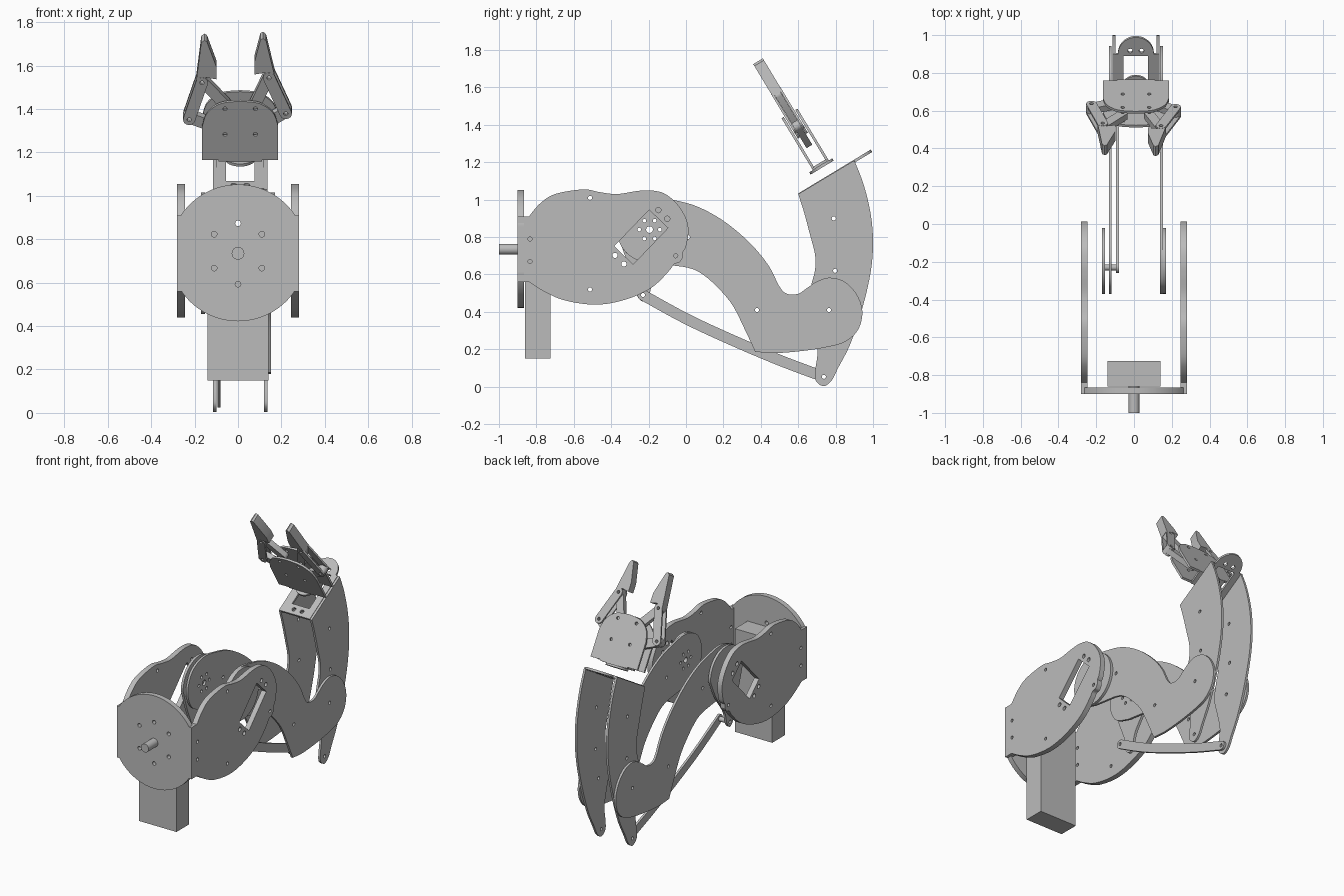
import bpy
from math import sin, cos, pi
from mathutils import Matrix, Vector

cube = bpy.data.objects.get("Cube")
if cube:
    bpy.data.objects.remove(cube, do_unlink=True)

grey = bpy.data.materials.new("plain_grey")
grey.use_nodes = True
grey.diffuse_color = (0.5, 0.5, 0.5, 1)
grey.node_tree.nodes["Principled BSDF"].inputs["Base Color"].default_value = (0.5, 0.5, 0.5, 1)


def frame(ax, ay, origin=(0, 0, 0)):
    """Matrix whose local X and Y follow the two given world directions."""
    ax, ay = Vector(ax).normalized(), Vector(ay).normalized()
    m = Matrix((ax, ay, ax.cross(ay))).transposed().to_4x4()
    m.translation = origin
    return m


SIDE = frame((0, 1, 0), (0, 0, 1))                       # plates facing sideways
FRONT = frame((1, 0, 0), (0, 0, 1))                      # plates facing front
WRIST = frame((1, 0, 0), (0, 0.856, 0.517), (0.01, 0.6, 1.03))
GRIP = frame((1, 0, 0), (0, -0.517, 0.856), (0.01, 0.722, 1.182))


def circle(c, r, n=32):
    return [(c[0] + r * cos(2 * pi * i / n), c[1] + r * sin(2 * pi * i / n)) for i in range(n)]


def smooth(pts, n=6):
    """Open smooth curve through the points."""
    p = [Vector(q) for q in [pts[0], *pts, pts[-1]]]
    out = []
    for a, b, c, d in zip(p, p[1:], p[2:], p[3:]):
        for i in range(n):
            t = i / n
            out.append(0.5 * (2 * b + (c - a) * t + (2 * a - 5 * b + 4 * c - d) * t * t
                              + (3 * b - a - 3 * c + d) * t ** 3))
    return out + [p[-1]]


def stroke(path, r, n=10):
    """Round ended strip along a path."""
    p = [Vector(q) for q in path]
    left, right = [], []
    for i, q in enumerate(p):
        t = (p[min(i + 1, len(p) - 1)] - p[max(i - 1, 0)]).normalized()
        nrm = Vector((-t.y, t.x)) * r
        left.append(q + nrm)
        right.append(q - nrm)

    def cap(c, start):
        return [c + Matrix.Rotation(-pi * k / n, 2) @ (start - c) for k in range(1, n)]
    return left + cap(p[-1], left[-1]) + right[::-1] + cap(p[0], right[0])


def plate(name, m, outline, low, high, holes=()):
    """Flat sheet with holes, between two heights along the frame's normal."""
    cu = bpy.data.curves.new(name, "CURVE")
    cu.dimensions, cu.fill_mode = "2D", "BOTH"
    cu.extrude = (high - low) / 2
    for loop in [outline, *holes]:
        s = cu.splines.new("POLY")
        s.points.add(len(loop) - 1)
        for pt, q in zip(s.points, loop):
            pt.co = (q[0], q[1], 0, 1)
        s.use_cyclic_u = True
    tmp = bpy.data.objects.new(name + "_curve", cu)
    bpy.context.scene.collection.objects.link(tmp)
    bpy.context.view_layer.update()
    dg = bpy.context.evaluated_depsgraph_get()
    me = bpy.data.meshes.new_from_object(tmp.evaluated_get(dg))
    bpy.data.objects.remove(tmp, do_unlink=True)
    me.transform(m @ Matrix.Translation((0, 0, (low + high) / 2)))
    me.materials.clear()
    me.materials.append(grey)
    me.name = name
    ob = bpy.data.objects.new(name, me)
    bpy.context.scene.collection.objects.link(ob)
    bpy.ops.object.select_all(action="DESELECT")
    ob.select_set(True)
    bpy.context.view_layer.objects.active = ob
    bpy.ops.object.shade_smooth_by_angle(angle=0.5)
    return ob


def rect(x0, y0, x1, y1):
    return [(x0, y0), (x1, y0), (x1, y1), (x0, y1)]


def drill(centres, r=0.011):
    return [circle(c, r, 16) for c in centres]


# Base: round plate with flat sides, shaft and motor box
disc = [(max(-0.28, min(0.28, x)), z) for x, z in circle((0, 0.737), 0.315, 96)]
plate("base_plate", FRONT, disc, 0.865, 0.9,
      drill([(x, z) for x in (-0.11, 0.11) for z in (0.823, 0.667)] + [(0, 0.873), (0, 0.593)], 0.013))
plate("base_shaft", FRONT, circle((0, 0.735), 0.029), 0.86, 1.0)
plate("motor_box", FRONT, rect(-0.14, 0.15, 0.14, 0.85), 0.725, 0.86)

# Shoulder side plates with a slanted servo window
hub = (-0.195, 0.84)
top = smooth([(-0.84, 0.91), (-0.78, 0.98), (-0.70, 1.03), (-0.55, 1.055), (-0.46, 1.04),
              (-0.37, 1.03), (-0.27, 1.045), (-0.2, 1.05), (-0.12, 1.035), (-0.05, 0.98),
              (0.0, 0.9), (0.013, 0.83), (0.0, 0.75), (-0.018, 0.72)])
low = smooth([(-0.018, 0.69), (-0.035, 0.665), (-0.065, 0.655), (-0.09, 0.62), (-0.17, 0.54),
              (-0.27, 0.485), (-0.4, 0.447), (-0.52, 0.44), (-0.66, 0.465), (-0.76, 0.51),
              (-0.84, 0.56)])
shoulder = [(-0.9, 0.56), (-0.9, 0.91)] + top + low
mid, along, across = Vector((-0.24, 0.8)), Vector((0.69, 0.72)), Vector((-0.72, 0.69))
window = [mid + along * a + across * b for a, b in rect(-0.135, -0.07, 0.135, 0.07)]
ears = [mid + along * a + across * b for a in (-0.168, 0.168) for b in (-0.033, 0.033)]
bolts = [(-0.513, 1.01), (-0.513, 0.52), (-0.834, 0.79), (-0.834, 0.67), (-0.055, 0.70)]
for side, x in (("left", 0.245), ("right", -0.28)):
    plate("shoulder_plate_" + side, SIDE, shoulder, x, x + 0.035,
          [window] + drill(ears, 0.014) + drill(bolts))

# Shoulder horns; the right one carries a crank for the push rod
horn_holes = [circle(hub, 0.018)] + drill(circle(hub, 0.055, 6), 0.01)
rod_start, rod_end = (-0.23, 0.49), (0.737, 0.053)
plate("shoulder_disc_left", SIDE, circle(hub, 0.175, 64), 0.153, 0.17, horn_holes)
crank = smooth([(-0.37, 0.84), (-0.33, 0.71), (-0.27, 0.56), (-0.263, 0.49), (-0.23, 0.456),
                (-0.197, 0.49), (-0.17, 0.58), (-0.08, 0.71), (-0.02, 0.84)])
crank += [(hub[0] + 0.175 * cos(a * pi / 24), hub[1] + 0.175 * sin(a * pi / 24)) for a in range(1, 24)]
plate("shoulder_crank_right", SIDE, crank, -0.17, -0.153, horn_holes + drill([rod_start]))

# Upper arm plates
arm = smooth([(-0.195, 0.665), (-0.32, 0.716), (-0.37, 0.84), (-0.32, 0.964), (-0.195, 1.015),
              (-0.05, 0.995), (0.075, 0.957), (0.21, 0.88), (0.34, 0.77), (0.44, 0.65),
              (0.50, 0.535), (0.54, 0.497), (0.6, 0.497), (0.65, 0.53), (0.705, 0.565),
              (0.77, 0.583), (0.85, 0.56), (0.915, 0.49), (0.943, 0.40), (0.92, 0.305),
              (0.85, 0.24), (0.743, 0.21), (0.61, 0.19), (0.476, 0.18), (0.37, 0.187)])
arm += smooth([(0.37, 0.187), (0.315, 0.305), (0.246, 0.44), (0.155, 0.545), (0.075, 0.61),
               (0.01, 0.636), (-0.06, 0.647), (-0.195, 0.665)])[1:-1]
for side, x in (("left", 0.138), ("right", -0.133)):
    plate("upper_arm_" + side, SIDE, arm, x, x + 0.015,
          horn_holes + drill([(0.38, 0.41), (0.765, 0.41), (0.01, 0.80)]))

# Forearm plates
forearm = smooth([(0.90, 1.21), (0.95, 1.08), (0.988, 0.92), (1.0, 0.76), (0.985, 0.6),
                  (0.94, 0.41), (0.877, 0.225), (0.813, 0.10), (0.78, 0.035), (0.737, 0.003),
                  (0.695, 0.03), (0.69, 0.08), (0.703, 0.19), (0.68, 0.3), (0.65, 0.42),
                  (0.668, 0.535), (0.69, 0.626), (0.69, 0.706), (0.663, 0.813), (0.63, 0.936),
                  (0.60, 1.03)])
for side, x in (("left", 0.12), ("right", -0.114)):
    plate("forearm_" + side, SIDE, forearm, x, x + 0.015,
          drill([(0.79, 0.90), (0.797, 0.62), (0.765, 0.41), rod_end]))

# Push rod with its pins
rod = smooth([rod_start, (0.0, 0.364), (0.245, 0.25), (0.5, 0.142), rod_end])
plate("push_rod", SIDE, stroke(rod, 0.029), -0.095, -0.08, drill([rod_start, rod_end]))
plate("crank_pin", SIDE, circle(rod_start, 0.016), -0.153, -0.095, drill([rod_start]))

# Wrist plate with a servo window and rounded tab
tab = [(0.095 * cos(a * pi / 24), 0.35 + 0.105 * sin(a * pi / 24)) for a in range(25)]
plate("wrist_plate", WRIST, [(-0.11, 0), (0.11, 0), (0.11, 0.35)] + tab + [(-0.11, 0.35)],
      -0.012, 0.003, [rect(-0.065, 0.07, 0.065, 0.34)]
      + drill([(x, s) for x in (-0.03, 0.03) for s in (0.035, 0.372)], 0.013))

# Gripper base: turning disc, floor and two cover plates
turn = GRIP @ Matrix.Rotation(-pi / 2, 4, "X")
plate("gripper_turning_disc", turn, circle((0, 0), 0.072, 48), -0.012, 0.002)
plate("gripper_floor", turn, rect(-0.1, -0.05, 0.1, 0.05), 0.002, 0.016)
half = smooth([(0.175, 0.19), (0.152, 0.262), (0.09, 0.313), (0, 0.326)])
cover = [(-0.175, 0.01), (0.175, 0.01)] + half + [(-q[0], q[1]) for q in half[-2::-1]]
pivots = [(x, u) for x in (-0.07, 0.07) for u in (0.148, 0.285)]
for side, c in (("front", 0.036), ("back", -0.05)):
    plate("gripper_cover_" + side, GRIP, cover, c, c + 0.014, drill(pivots, 0.01))

# Fingers: two parallel links, a strut pair and a pad on each side
for side, sg, a, b, tip in (("left", 1, (0.21, 0.247), (0.133, 0.44), (0.105, 0.652)),
                            ("right", -1, (-0.235, 0.215), (-0.176, 0.414), (-0.165, 0.642))):
    p1, p2 = (sg * 0.07, 0.148), (sg * 0.07, 0.285)
    plate("lower_link_" + side, GRIP, stroke([p1, a], 0.028), -0.018, 0.018, drill([p1, a], 0.01))
    plate("upper_link_" + side, GRIP, stroke([p2, b], 0.026), -0.018, 0.018, drill([p2, b], 0.01))
    for layer, c in (("front", 0.019), ("back", -0.031)):
        plate(f"finger_strut_{side}_{layer}", GRIP, stroke([a, b], 0.028), c, c + 0.012,
              drill([a, b], 0.01))
    t, bb = Vector(tip), Vector(b)
    pad = [bb + Vector((sg * 0.026, 0.01)), t + Vector((sg * 0.014, -0.012)), t,
           t + Vector((-sg * 0.012, -0.008)), bb + Vector((-sg * 0.068, 0.08)),
           bb + Vector((-sg * 0.068, 0.018)), bb + Vector((-sg * 0.02, 0.027))]
    plate("finger_pad_" + side, GRIP, pad, -0.03, 0.03)
